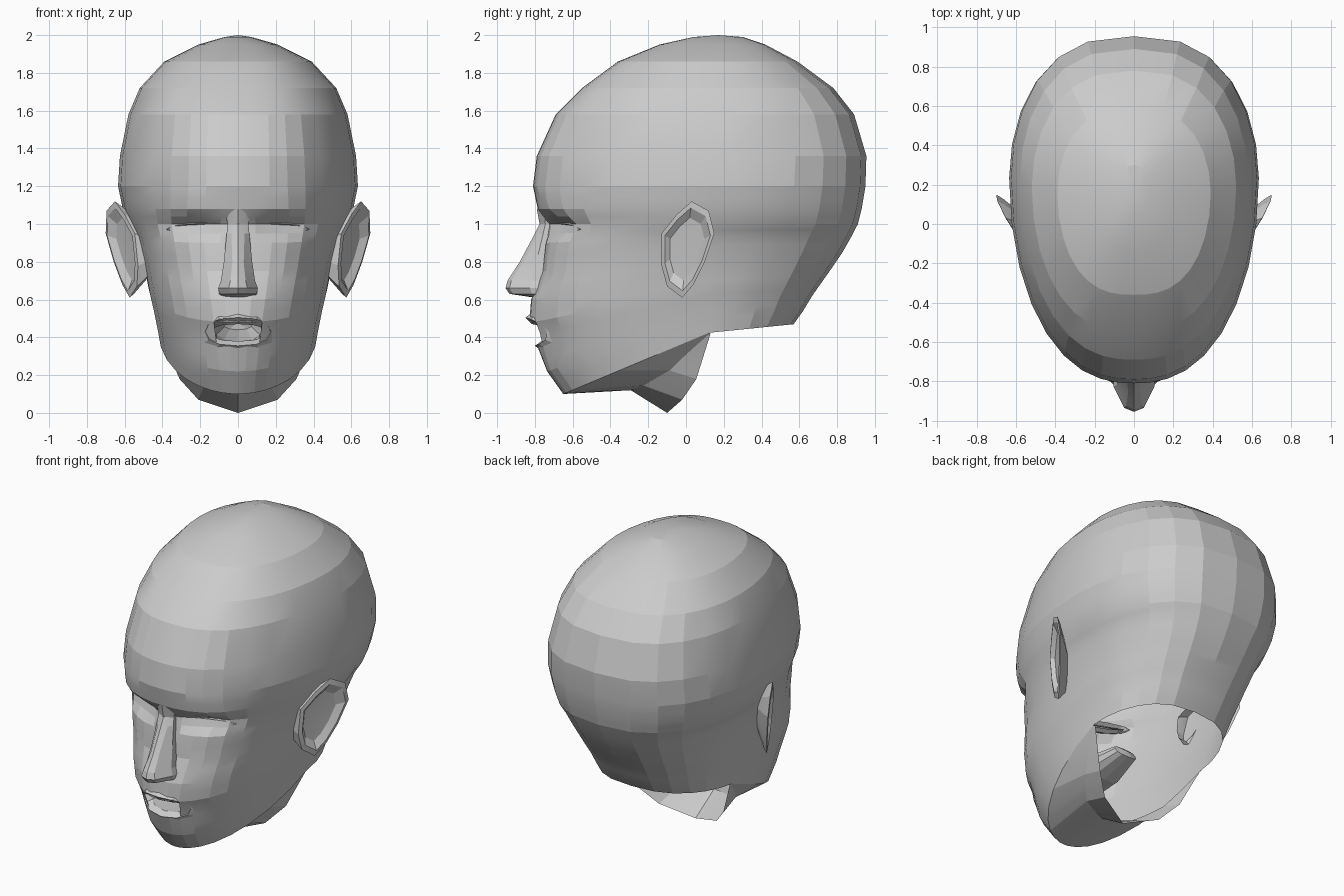
import bpy
import bmesh
from math import sin, cos, pi, exp, radians, copysign

cube = bpy.data.objects.get("Cube")
if cube:
    bpy.data.objects.remove(cube, do_unlink=True)

clay = bpy.data.materials.new("matte_grey")
clay.use_nodes = True
GREY = (0.6, 0.6, 0.6, 1)
clay.diffuse_color = GREY
shader = clay.node_tree.nodes["Principled BSDF"]
shader.inputs["Base Color"].default_value = GREY
shader.inputs["Roughness"].default_value = 0.8


def loft(name, loops, closed=True, cap=None, drop=None, angle=12):
    """Skin a list of equal point loops; cap adds a pole, drop removes faces."""
    bm = bmesh.new()
    rows = [[bm.verts.new(p) for p in loop] for loop in loops]
    count = len(rows[0])
    steps = count if closed else count - 1
    for low, high in zip(rows, rows[1:]):
        for i in range(steps):
            j = (i + 1) % count
            bm.faces.new((low[i], low[j], high[j], high[i]))
    if cap:
        pole = bm.verts.new(cap)
        for i in range(steps):
            bm.faces.new((rows[-1][i], rows[-1][(i + 1) % count], pole))
    if drop:
        gone = [f for f in bm.faces if drop(f.calc_center_median())]
        bmesh.ops.delete(bm, geom=gone, context="FACES")
    bmesh.ops.recalc_face_normals(bm, faces=bm.faces[:])
    mesh = bpy.data.meshes.new(name)
    bm.to_mesh(mesh)
    bm.free()
    mesh.materials.append(clay)
    obj = bpy.data.objects.new(name, mesh)
    bpy.context.collection.objects.link(obj)
    bpy.ops.object.select_all(action="DESELECT")
    obj.select_set(True)
    bpy.context.view_layer.objects.active = obj
    bpy.ops.object.shade_smooth_by_angle(angle=radians(angle))


def mix(a, b, t):
    return tuple(p + (q - p) * t for p, q in zip(a, b))


# Skull and face: front height, front y, half width, widest y, back y,
# roundness of the front half (lower is boxier)
SECTIONS = [
    (.10, -.65, .42, .12, .57, 1.0), (.22, -.735, .435, .12, .62, .95),
    (.36, -.79, .455, .12, .67, .88), (.48, -.83, .475, .13, .72, .83),
    (.60, -.82, .49, .14, .77, .77), (.75, -.76, .515, .15, .83, .72),
    (.90, -.745, .545, .17, .88, .70), (1.0, -.74, .58, .20, .91, .73),
    (1.08, -.785, .61, .22, .93, .78), (1.2, -.81, .635, .23, .95, .84),
    (1.36, -.79, .625, .24, .955, .84), (1.58, -.69, .58, .22, .89, .81),
    (1.72, -.55, .52, .19, .78, .78), (1.86, -.36, .39, .16, .59, .74),
    (1.95, -.14, .21, .16, .42, .74), (1.99, .04, .07, .17, .30, .8),
]
BACK_ROUNDNESS = .76

# Face relief: x, z, x spread, z spread, push backwards
RELIEF = [
    (.23, .985, .13, .05, .08),     # eye socket
    (.28, 1.12, .10, .05, -.01),    # brow
    (.24, .60, .10, .10, .02),      # cheek hollow
    (.20, .42, .10, .10, .03),      # mouth corner
]

HALF = 15
COLUMNS = range(1 - HALF, HALF + 1)


def head_ring(section):
    height, front, width, middle, back, roundness = section
    ring = []
    for i in COLUMNS:
        a = pi * (abs(i) / HALF) ** 1.35
        lift = .36 * max(0, 1 - height)
        s = max(0, sin(a))
        if cos(a) > 0:
            x = width * s ** roundness
            y = middle - (middle - front) * cos(a)
            z = height + lift * (1 - cos(a))
            for cx, cz, sx, sz, push in RELIEF:
                y += push * exp(-((x - cx) / sx) ** 2 - ((z - cz) / sz) ** 2)
        else:
            x = width * s ** BACK_ROUNDNESS
            y = middle - (back - middle) * cos(a)
            z = height + lift * (1 - .14 * cos(a))
        ring.append((copysign(x, i), y, z))
    return ring


rings = []
for low, high in zip(SECTIONS, SECTIONS[1:]):
    rings.append(head_ring(low))
    if high[0] < 1.3:
        rings.append(head_ring(mix(low, high, .5)))
rings.append(head_ring(SECTIONS[-1]))


def in_mouth(p):
    return abs(p.x) < .12 and p.y < -.5 and .365 < p.z < .49


loft("head", rings, cap=(0, .17, 2), drop=in_mouth)

# Underside of the jaw and open front of the neck
NECK_EDGE = [(0, -.10, 0), (.21, -.02, .07), (.31, .055, .18), (.41, .13, .42)]
REACH = 9
jaw, throat, edge = [], [], []
for i, point in zip(COLUMNS, rings[0]):
    if abs(i) > REACH:
        continue
    t = abs(i) / REACH
    k = min(int(t * 3), 2)
    x, y, z = mix(NECK_EDGE[k], NECK_EDGE[k + 1], t * 3 - k)
    rim = (copysign(x, i), y, z)
    tx, ty, tz = mix(point, rim, .65)
    jaw.append(point)
    throat.append((tx * (1 - .06 * sin(pi * t)), ty, tz + .085 * (1 - t)))
    edge.append(rim)
loft("neck_front", [jaw, throat, edge], closed=False)

# Nose: height, tip y, ridge half width, wing half width
NOSE = [
    (1.08, -.79, .05, .07), (1.0, -.775, .035, .055), (.95, -.80, .035, .06),
    (.80, -.88, .03, .075), (.70, -.945, .04, .09), (.66, -.955, .05, .105),
    (.63, -.935, .04, .10), (.61, -.80, .04, .08),
]
nose_rows = []
for z, tip, ridge, wing in NOSE:
    wing_y = mix((-.72,), (tip,), .45)[0]
    half = [(wing, -.66, z), (wing, wing_y, z), (ridge, tip + .02, z)]
    mirrored = [(-x, y, h) for x, y, h in reversed(half)]
    nose_rows.append(half + [(0, tip, z)] + mirrored)
loft("nose", nose_rows, closed=False)


# Lips and mouth pocket
def mouth_loop(width, height, z, y, bend):
    loop = []
    for i in range(12):
        c, s = cos(2 * pi * i / 12), sin(2 * pi * i / 12)
        loop.append((width * copysign(abs(c) ** .85, c),
                     y + bend * c * c - .025 * s,
                     z + height * copysign(abs(s) ** .8, s)))
    return loop


loft("lips", [
    mouth_loop(.205, .105, .43, -.785, .09),
    mouth_loop(.175, .075, .43, -.825, .09),
    mouth_loop(.145, .045, .425, -.79, .09),
    mouth_loop(.13, .06, .43, -.60, 0),
    mouth_loop(.13, .08, .46, -.30, 0),
    mouth_loop(.08, .04, .48, -.08, 0),
], cap=(0, -.06, .48))


# Closed eyelids
def lid_loop(side, width, height, push):
    loop = []
    for i in range(10):
        a = 2 * pi * i / 10
        x = .235 + width * cos(a)
        loop.append((side * x, -.705 + 1.0 * x * x + push,
                     .98 + height * sin(a) - .05 * (x - .235)))
    return loop


# Ear outline as (y, z), laid on a plane leaning out from the head
EAR = [(-.13, .95), (-.05, 1.05), (.03, 1.12), (.12, 1.07), (.15, .95),
       (.10, .80), (.04, .68), (-.02, .61), (-.10, .67), (-.13, .78)]


def ear_loop(side, scale, offset, shift=0):
    loop = []
    for y, z in EAR:
        y, z = scale * y + shift, .87 + scale * (z - .87)
        loop.append((side * (.61 + .55 * y + .1 * (z - .87) + offset), y, z))
    return loop


for label, side in (("left", 1), ("right", -1)):
    loft(label + "_eyelids", [
        lid_loop(side, .16, .04, .04),
        lid_loop(side, .14, .022, 0),
        lid_loop(side, .13, .006, .04),
    ])
    loft(label + "_ear", [
        ear_loop(side, .55, -.09, -.06),
        ear_loop(side, .9, -.025, -.01),
        ear_loop(side, 1, 0),
        ear_loop(side, .86, .005),
        ear_loop(side, .65, -.025),
    ], cap=(side * .58, 0, .87))
